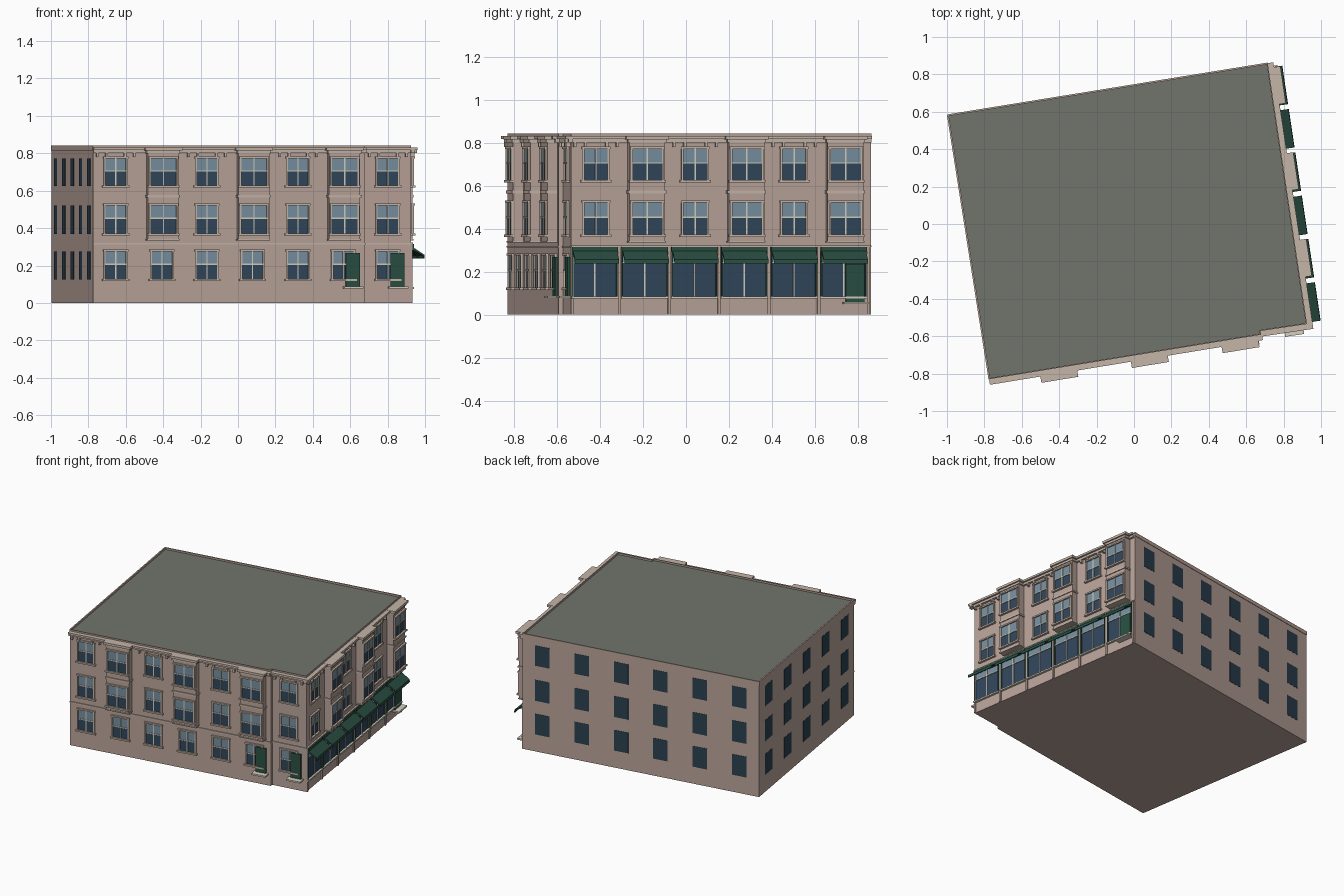
import bpy, bmesh
from mathutils import Vector

if "Cube" in bpy.data.objects:
    bpy.data.objects.remove(bpy.data.objects["Cube"])

def mat(name, r, g, b):
    m = bpy.data.materials.new(name)
    m.diffuse_color = [(c / 255) ** 2.2 for c in (r, g, b)] + [1]
    m.use_nodes = True
    m.node_tree.nodes["Principled BSDF"].inputs["Base Color"].default_value = m.diffuse_color
    return m

WALL = mat("wall_tan", 184, 162, 152)
TRIM = mat("trim_beige", 196, 180, 167)
CREAM = mat("cream", 212, 205, 190)
ROOF = mat("roof_grey", 112, 115, 108)
GREEN = mat("dark_green", 46, 80, 68)
SKY = mat("glass_light", 118, 142, 158)
DARK = mat("glass_dark", 52, 72, 92)
BLANK = mat("glass_plain", 46, 66, 80)

parts = {}

def part(name, material):
    if name not in parts:
        parts[name] = (bmesh.new(), material)
    return parts[name][0]

class Facade:
    """Wall frame: u runs along the wall, d points outward, z is up."""
    def __init__(self, a, b):
        self.a = Vector((*a, 0))
        run = Vector((*b, 0)) - self.a
        self.len = run.length
        self.u = run.normalized()
        self.n = Vector((self.u.y, -self.u.x, 0))

    def at(self, axis, value):
        return (value - self.a[axis]) / self.u[axis]

    def prism(self, name, material, u0, u1, profile):
        """Extrude a (d, z) profile along the wall from u0 to u1."""
        bm = part(name, material)
        rows = [[bm.verts.new(self.a + self.u * u + self.n * d + Vector((0, 0, z)))
                 for d, z in profile] for u in (u0, u1)]
        k = len(profile)
        bm.faces.new(rows[0])
        bm.faces.new(rows[1][::-1])
        for i in range(k):
            j = (i + 1) % k
            bm.faces.new((rows[0][i], rows[1][i], rows[1][j], rows[0][j]))

    def box(self, name, material, u0, u1, z0, z1, d0, d1):
        self.prism(name, material, u0, u1, [(d0, z0), (d1, z0), (d1, z1), (d0, z1)])

def sash_window(f, u, z0, z1, w, d=0.0):
    h, zb = w / 2, z0 + (z1 - z0) * 0.54
    f.box("window_lower_glass", DARK, u - h, u + h, z0, zb, d - .004, d + .002)
    f.box("window_upper_glass", SKY, u - h, u + h, zb, z1, d - .004, d + .003)
    for s in (-1, 1):
        a, b = sorted((u + s * h, u + s * (h + .010)))
        f.box("window_casings", TRIM, a, b, z0, z1, d - .004, d + .010)
    f.box("window_casings", TRIM, u - h - .012, u + h + .012, z1, z1 + .010, d - .004, d + .013)
    f.box("window_sills", TRIM, u - h - .017, u + h + .017, z0 - .011, z0, d - .004, d + .016)
    f.box("window_bars", CREAM, u - .003, u + .003, z0, z1, d, d + .007)
    f.box("window_bars", CREAM, u - h, u + h, zb - .003, zb + .003, d, d + .007)

def bay(f, u, w=.168):
    h, d = w / 2, .048
    f.box("bay_bodies", WALL, u - h, u + h, .335, .815, -.005, d)
    for z0, z1, e in ((.335, .343, .004), (.565, .577, .006), (.80, .815, .006), (.815, .832, .016)):
        f.box("bay_bands", TRIM, u - h - e, u + h + e, z0, z1, -.004, d + e)
    for z in FLOORS[1:]:
        sash_window(f, u, z[0], z[1], .138, d)

def cornice(f, u0, u1):
    f.box("cornice", TRIM, u0, u1, .802, .817, -.004, .016)
    f.box("cornice", TRIM, u0, u1, .817, .831, -.004, .030)

def brackets(f, u):
    for o in (-.10, -.05, .05, .10):
        f.box("cornice_brackets", TRIM, u + o - .006, u + o + .006, .780, .802, -.004, .020)

def door(f, u, z0, z1, w):
    f.box("doors", GREEN, u - w / 2, u + w / 2, z0, z1, -.004, .012)
    f.box("door_steps", CREAM, u - w / 2 - .014, u + w / 2 + .014, z0 - .011, z0, -.004, .05)

FLOORS = [(.127, .275), (.372, .522), (.627, .772)]

# main block with sunken roof inside a thin parapet
P = [(-.775, -.83), (.68, -.592), (.677, -.572), (.925, -.535), (.715, .86), (-.997, .583)]
bm = part("building_block", WALL)
base = [bm.verts.new((x, y, 0)) for x, y in P]
top = [bm.verts.new((x, y, .842)) for x, y in P]
bm.faces.new(base[::-1])
for i in range(6):
    j = (i + 1) % 6
    bm.faces.new((base[i], base[j], top[j], top[i]))
lid = bm.faces.new(top)
bm.normal_update()
bmesh.ops.inset_region(bm, faces=[lid], thickness=.009)
rim = bmesh.ops.extrude_face_region(bm, geom=[lid])
bmesh.ops.translate(bm, verts=[g for g in rim["geom"] if isinstance(g, bmesh.types.BMVert)], vec=(0, 0, -.012))
for g in rim["geom"]:
    if isinstance(g, bmesh.types.BMFace):
        g.material_index = 1
bmesh.ops.delete(bm, geom=[lid] if lid.is_valid else [], context="FACES")

front, corner = Facade(P[0], P[1]), Facade(P[2], P[3])
right, back, left = Facade(P[3], P[4]), Facade(P[4], P[5]), Facade(P[5], P[0])

# front: alternating flat windows and bays
for i, x in enumerate((-.655, -.407, -.167, .077, .32, .562)):
    u = front.at(0, x)
    sash_window(front, u, *FLOORS[0], .11)
    if i % 2:
        bay(front, u)
    else:
        brackets(front, u)
        for z0, z1 in FLOORS[1:]:
            sash_window(front, u, z0, z1, .11)
cornice(front, 0, front.len + .004)
front.box("belt_course", TRIM, 0, front.len, .312, .320, -.004, .006)
door(front, front.at(0, .612), .088, .268, .075)

# recessed corner section
u = corner.at(0, .80)
for z0, z1 in FLOORS:
    sash_window(corner, u, z0, z1, .11)
brackets(corner, u)
cornice(corner, 0, corner.len + .03)
corner.box("belt_course", TRIM, 0, corner.len, .312, .320, -.004, .006)
door(corner, corner.at(0, .852), .088, .268, .075)

# right: shopfronts with awnings below, windows and bays above
for i, y in enumerate((-.42, -.188, .042, .275, .502, .735)):
    u = right.at(1, y)
    if i % 2:
        bay(right, u)
    else:
        brackets(right, u)
        for z0, z1 in FLOORS[1:]:
            sash_window(right, u, z0, z1, .11)
    u = right.at(1, -.425 + i * .2315)
    h = .104
    right.box("shop_glass", DARK, u - h, u + h, .085, .243, -.004, .002)
    right.box("shop_transoms", SKY, u - h, u + h, .243, .295, -.004, .002)
    right.box("shop_sills", CREAM, u - h - .006, u + h + .006, .075, .085, -.004, .016)
    right.box("shop_bars", CREAM, u - .003, u + .003, .085, .295, 0, .008)
    right.box("shop_bars", CREAM, u - h, u + h, .240, .246, 0, .008)
    for s in (-1, 1):
        right.box("shop_frames", GREEN, u + s * h - .003, u + s * h + .003, .085, .295, -.004, .010)
    right.box("shop_headers", GREEN, u - h - .004, u + h + .004, .295, .314, -.004, .016)
    right.prism("awnings", GREEN, u - h, u + h,
                [(.0, .298), (.012, .298), (.073, .258), (.075, .238), (.070, .238), (.068, .253), (.0, .290)])
right.box("belt_course", TRIM, 0, right.len, .314, .322, -.004, .012)
for i in range(7):
    u = min(max(right.at(1, -.541 + i * .2315), .007), right.len - .007)
    right.box("shop_pilasters", WALL, u - .007, u + .007, 0, .314, -.004, .008)
cornice(right, -.03, right.len)
door(right, right.at(1, .785), .060, .235, .088)

# plain windows and coping on the back and left walls
for f, n in ((back, 6), (left, 5)):
    for i in range(n):
        c = f.len * (i + .5) / n
        for z0, z1 in FLOORS:
            f.box("rear_windows", BLANK, c - .053, c + .053, z0 - .003, z1, -.004, .0015)
    f.box("coping", WALL, 0, f.len, .815, .842, -.004, .003)

for name, (bm, material) in parts.items():
    bmesh.ops.recalc_face_normals(bm, faces=bm.faces)
    me = bpy.data.meshes.new(name)
    bm.to_mesh(me)
    bm.free()
    me.materials.append(material)
    if name == "building_block":
        me.materials.append(ROOF)
    bpy.context.collection.objects.link(bpy.data.objects.new(name, me))
